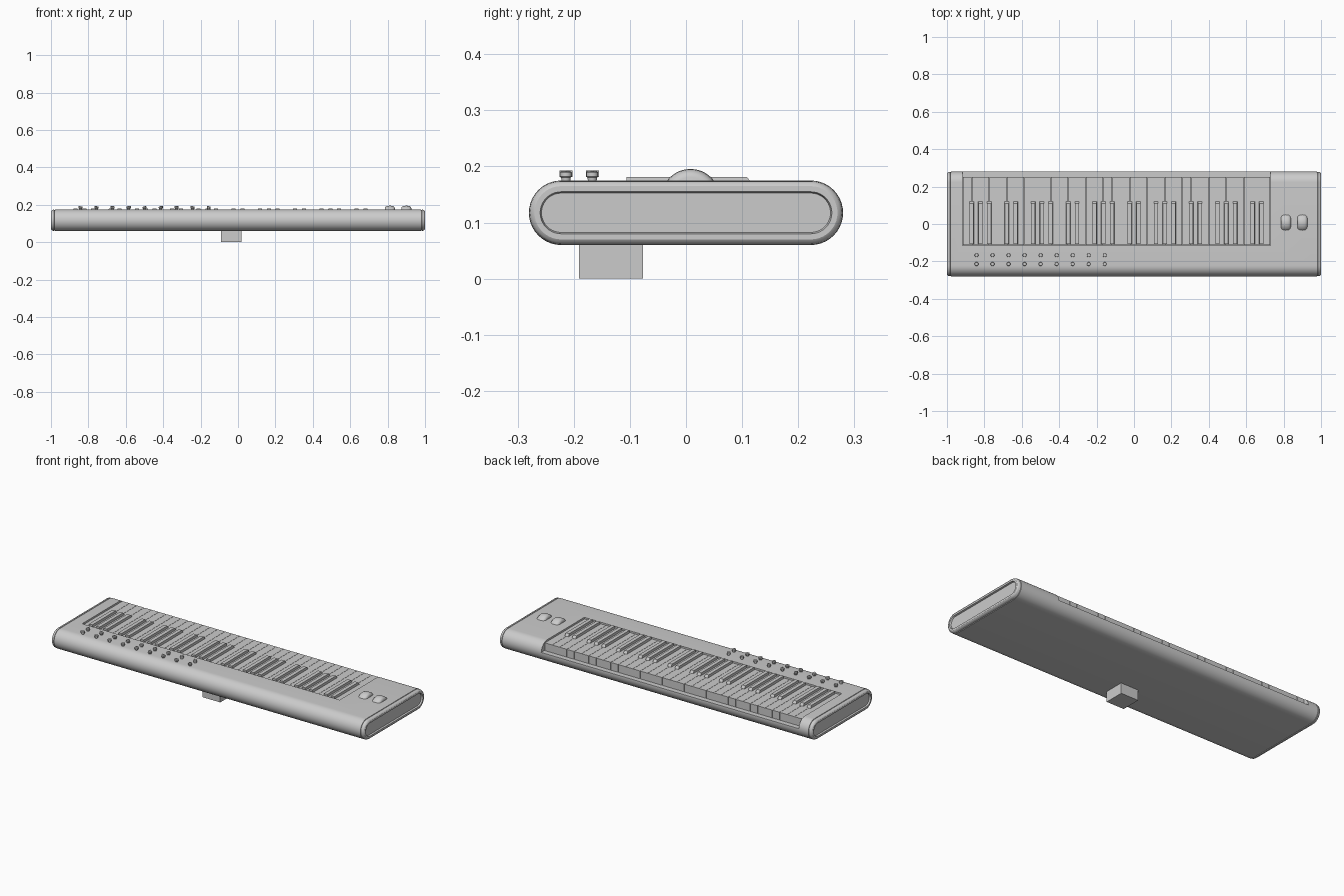
import bpy, bmesh, math
from mathutils import Matrix, Vector

if "Cube" in bpy.data.objects:
    bpy.data.objects.remove(bpy.data.objects["Cube"])

ZC, R, YC = 0.1175, 0.0575, 0.2225      # stadium section: centre height, radius, arc centres
X0, X1 = -0.915, 0.728                  # key bed limits
BED = 0.122
N_WHITE = 35
PITCH = (X1 - X0) / N_WHITE


def make(name, bm, angle=None):
    bmesh.ops.recalc_face_normals(bm, faces=bm.faces[:])
    me = bpy.data.meshes.new(name)
    bm.to_mesh(me)
    bm.free()
    ob = bpy.data.objects.new(name, me)
    bpy.context.collection.objects.link(ob)
    if angle:
        smooth(ob, angle)
    return ob


def smooth(ob, angle):
    bpy.ops.object.select_all(action='DESELECT')
    ob.select_set(True)
    bpy.context.view_layer.objects.active = ob
    bpy.ops.object.shade_smooth_by_angle(angle=math.radians(angle))


def add_box(bm, x0, x1, y0, y1, z0, z1):
    m = Matrix.Translation(((x0 + x1) / 2, (y0 + y1) / 2, (z0 + z1) / 2))
    m = m @ Matrix.Diagonal((x1 - x0, y1 - y0, z1 - z0, 1))
    return bmesh.ops.create_cube(bm, size=1, matrix=m)['verts']


def loft(bm, rings):
    loops = [[bm.verts.new(p) for p in ring] for ring in rings]
    for a, b in zip(loops, loops[1:]):
        for i in range(len(a)):
            j = (i + 1) % len(a)
            bm.faces.new((a[i], a[j], b[j], b[i]))
    bm.faces.new(loops[0][::-1])
    bm.faces.new(loops[-1])


def stadium(x, inset, n=20):
    r = R - inset
    pts = []
    for side in (1, -1):
        for i in range(n + 1):
            a = -math.pi / 2 + math.pi * i / n
            pts.append((x, side * (YC + r * math.cos(a)), ZC + side * r * math.sin(a)))
    return pts


# Case: stadium section, grooved and rounded ends with a recessed end panel
ends = [(0.978, 0), (0.979, 0.003), (0.982, 0.003), (0.983, 0.0005), (0.992, 0.002),
        (0.997, 0.005), (1.0, 0.010), (1.0, 0.020), (0.991, 0.0225)]
bm = bmesh.new()
loft(bm, [stadium(-x, d) for x, d in reversed(ends)] + [stadium(x, d) for x, d in ends])
case = make("case", bm)

# Key bed cut, open to the back
bm = bmesh.new()
add_box(bm, X0 - 0.002, X1 + 0.002, -0.114, 0.4, BED, 0.3)
cutter = make("key_bed_cutter", bm)
cutter.hide_render = True
mod = case.modifiers.new("key_bed", 'BOOLEAN')
mod.operation = 'DIFFERENCE'
mod.solver = 'EXACT'
mod.object = cutter
bpy.context.view_layer.objects.active = case
bpy.ops.object.modifier_apply(modifier=mod.name)
bpy.data.objects.remove(cutter)
smooth(case, 30)

# White keys
bm = bmesh.new()
for i in range(N_WHITE):
    x = X0 + i * PITCH
    add_box(bm, x + 0.0007, x + PITCH - 0.0007, -0.111, 0.25, BED, 0.167)
make("white_keys", bm)

# Black keys: groups of three and two, sloped at the player's end
bm = bmesh.new()
for i in range(1, N_WHITE):
    if i % 7 in (4, 0):
        continue
    x = X0 + i * PITCH
    for v in add_box(bm, x - 0.0125, x + 0.0125, -0.106, 0.124, 0.16, 0.181):
        if v.co.z > 0.17:
            v.co.x += 0.002 if v.co.x < x else -0.002
            if v.co.y > 0:
                v.co.y = 0.109
make("black_keys", bm)

# Control wheels, sunk into the top panel
for n, x in enumerate((0.812, 0.900)):
    bm = bmesh.new()
    rings = []
    for dx, r in ((-0.027, 0.038), (-0.025, 0.044), (-0.020, 0.049), (-0.012, 0.0515), (0, 0.0525),
                  (0.012, 0.0515), (0.020, 0.049), (0.025, 0.044), (0.027, 0.038)):
        rings.append([(x + dx, 0.008 + r * math.cos(a), 0.143 + r * math.sin(a))
                      for a in (math.tau * k / 48 for k in range(48))])
    loft(bm, rings)
    make(f"control_wheel_{n + 1}", bm, 40)

# Knobs: narrow skirt, wider cap, pointer ridge
bm = bmesh.new()
for row, y in enumerate((-0.167, -0.214)):
    for col in range(9):
        x = -0.842 + col * 0.0857
        prof = [(0.0075, 0.172), (0.0085, 0.180), (0.0105, 0.182), (0.0105, 0.189), (0.0090, 0.191)]
        loft(bm, [[(x + r * math.cos(math.tau * k / 16), y + r * math.sin(math.tau * k / 16), z)
                   for k in range(16)] for r, z in prof])
        vs = add_box(bm, -0.0012, 0.0012, 0, 0.0115, 0.181, 0.1925)
        turn = Matrix.Rotation(0.9 * col + 2 * row, 4, 'Z')
        for v in vs:
            v.co = turn @ v.co + Vector((x, y, 0))
make("knobs", bm, 30)

# Stand block underneath
bm = bmesh.new()
add_box(bm, -0.092, 0.02, -0.191, -0.077, 0, 0.0605)
make("stand_block", bm)
